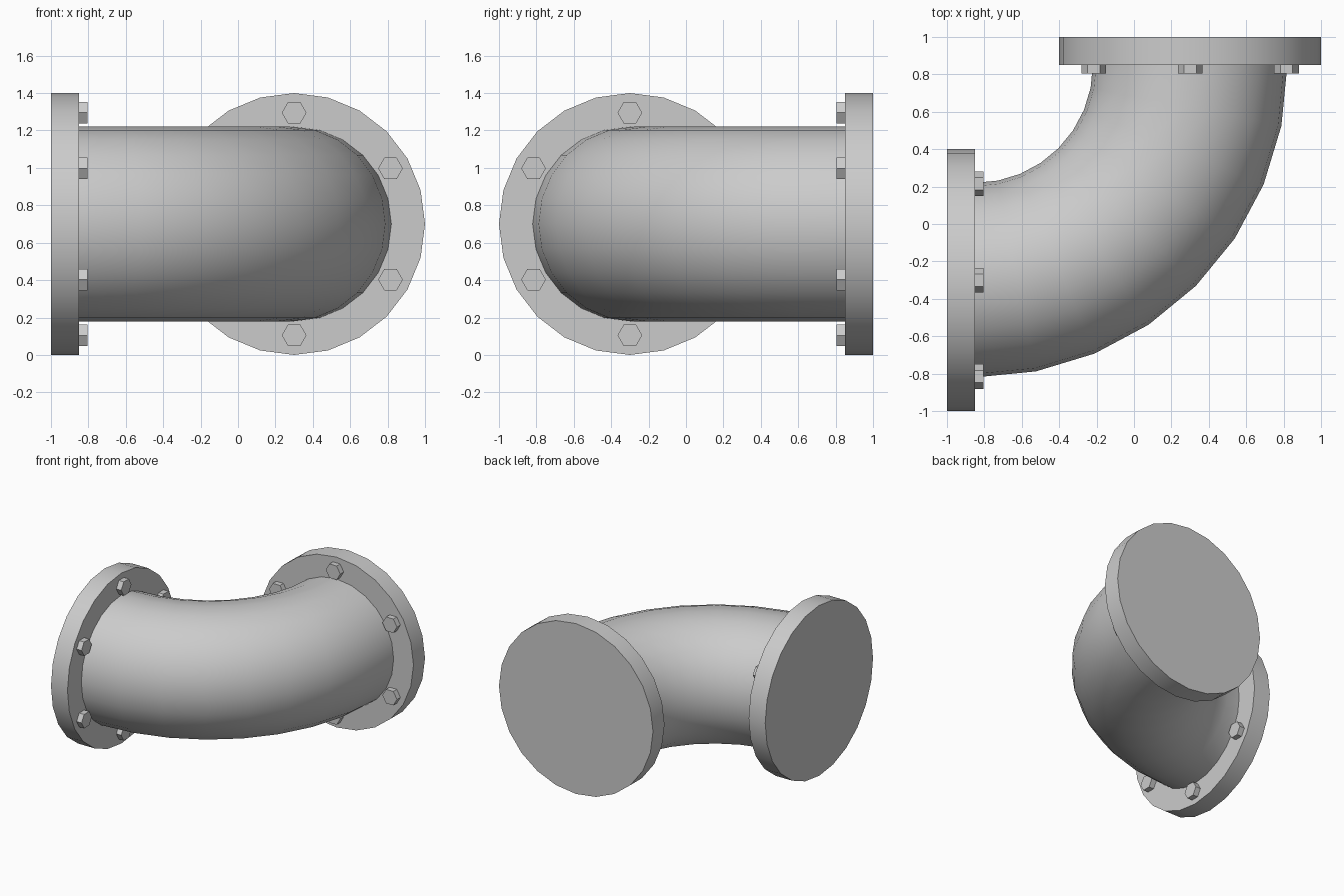
import bpy, bmesh
from math import cos, sin, pi
from mathutils import Vector, Matrix

if "Cube" in bpy.data.objects:
    bpy.data.objects.remove(bpy.data.objects["Cube"])

AXIS_Z = 0.7
BEND = Vector((-0.85, 0.85, AXIS_Z))   # centre of the elbow sweep
Z = Vector((0, 0, 1))


def ring(bm, centre, side, radius, n):
    return [bm.verts.new(centre + side * (radius * cos(2 * pi * i / n))
                         + Z * (radius * sin(2 * pi * i / n))) for i in range(n)]


def finish(bm, name, smooth):
    bmesh.ops.recalc_face_normals(bm, faces=bm.faces[:])
    me = bpy.data.meshes.new(name)
    bm.to_mesh(me)
    bm.free()
    ob = bpy.data.objects.new(name, me)
    bpy.context.collection.objects.link(ob)
    if smooth:
        bpy.ops.object.select_all(action='DESELECT')
        ob.select_set(True)
        bpy.context.view_layer.objects.active = ob
        bpy.ops.object.shade_smooth_by_angle(angle=pi / 6)
    return ob


def prism(name, centre, side, offset, radius, n, smooth):
    bm = bmesh.new()
    face = bm.faces.new(ring(bm, centre, side, radius, n))
    ext = bmesh.ops.extrude_face_region(bm, geom=[face], use_keep_orig=True)
    bmesh.ops.translate(bm, vec=offset,
                        verts=[v for v in ext['geom'] if isinstance(v, bmesh.types.BMVert)])
    return finish(bm, name, smooth)


# Elbow pipe: circle swept a quarter turn
bm = bmesh.new()
ring_verts = ring(bm, Vector((-0.85, -0.3, AXIS_Z)), Vector((0, 1, 0)), 0.52, 24)
edges = [bm.edges.new((ring_verts[i - 1], ring_verts[i])) for i in range(24)]
bmesh.ops.spin(bm, geom=ring_verts + edges, cent=BEND, axis=Z,
               angle=pi / 2, steps=8, dvec=(0, 0, 0))
if max(v.co.x for v in bm.verts) < 0:   # keep the sweep on the right-hand side
    bmesh.ops.rotate(bm, verts=bm.verts[:], cent=BEND, matrix=Matrix.Rotation(pi / 2, 3, 'Z'))
finish(bm, "elbow_pipe", True)

# Two end flanges, each with a circle of six hex bolts
for label, face, side, out in (
        ("left", Vector((-0.85, -0.3, AXIS_Z)), Vector((0, 1, 0)), Vector((-1, 0, 0))),
        ("back", Vector((0.3, 0.85, AXIS_Z)), Vector((1, 0, 0)), Vector((0, 1, 0)))):
    prism(label + "_flange", face, side, out * 0.15, 0.7, 24, True)
    for k in range(6):
        a = pi / 6 + k * pi / 3
        pos = face + side * (0.595 * cos(a)) + Z * (0.595 * sin(a))
        prism(f"{label}_bolt_{k + 1}", pos, side, out * -0.045, 0.066, 6, False)
